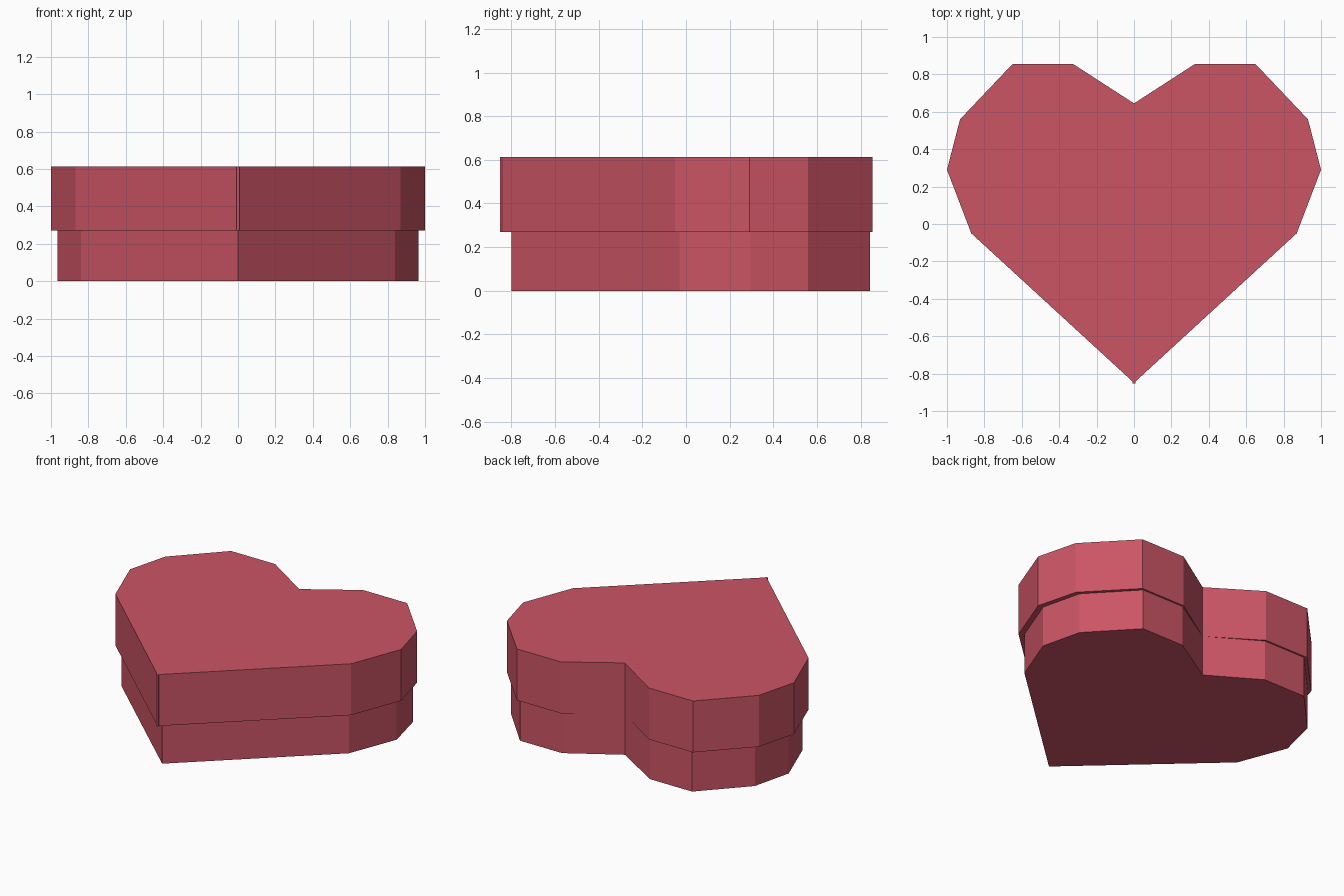
import bpy
import bmesh

if "Cube" in bpy.data.objects:
    bpy.data.objects.remove(bpy.data.objects["Cube"])

red = bpy.data.materials.new("rose_red")
red.diffuse_color = (0.6, 0.09, 0.13, 1)
red.use_nodes = True
red.node_tree.nodes["Principled BSDF"].inputs["Base Color"].default_value = red.diffuse_color


def heart_prism(name, half, z0, z1):
    """Mirror a right-half outline (notch to tip) in x and extrude it."""
    left = [(-x, y) for x, y in reversed(half) if x > 0]
    bm = bmesh.new()
    verts = [bm.verts.new((x, y, z0)) for x, y in half + left]
    face = bm.faces.new(verts)
    top = bmesh.ops.extrude_face_region(bm, geom=[face], use_keep_orig=True)
    moved = [v for v in top["geom"] if isinstance(v, bmesh.types.BMVert)]
    bmesh.ops.translate(bm, verts=moved, vec=(0, 0, z1 - z0))
    bmesh.ops.recalc_face_normals(bm, faces=bm.faces[:])
    mesh = bpy.data.meshes.new(name)
    bm.to_mesh(mesh)
    bm.free()
    mesh.materials.append(red)
    obj = bpy.data.objects.new(name, mesh)
    bpy.context.collection.objects.link(obj)
    return obj


# Lower tray, slightly inset
heart_prism("box_base", [
    (0, 0.645), (0.325, 0.843), (0.635, 0.843), (0.90, 0.56),
    (0.965, 0.295), (0.84, -0.03), (0, -0.80)], 0, 0.27)

# Overhanging lid with a tiny blunt tip
heart_prism("box_lid", [
    (0, 0.645), (0.325, 0.855), (0.65, 0.855), (0.93, 0.56),
    (1.0, 0.29), (0.87, -0.05), (0.007, -0.843), (0.007, -0.853)], 0.27, 0.613)
